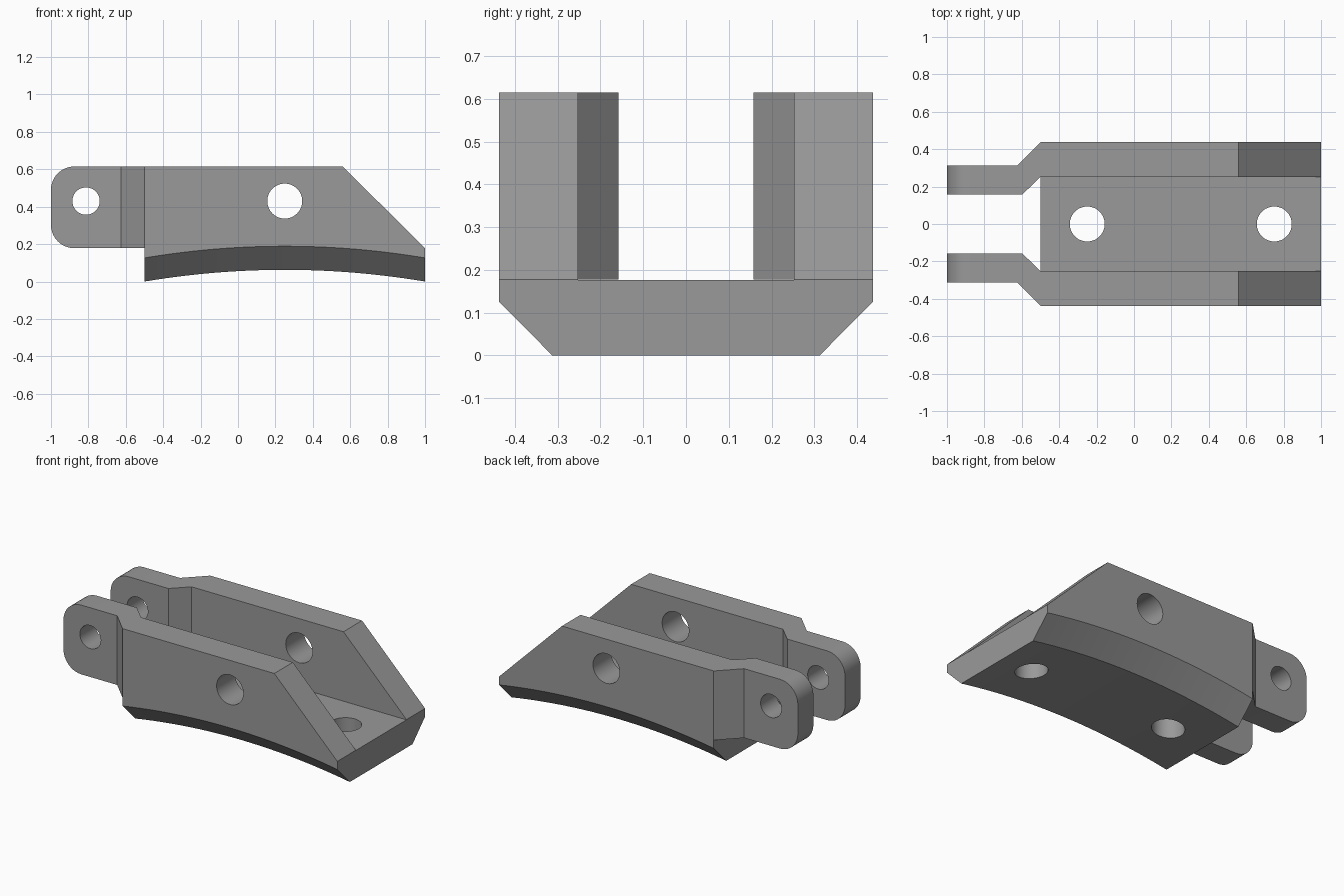
import bpy, bmesh, math
from mathutils import Vector

if "Cube" in bpy.data.objects:
    bpy.data.objects.remove(bpy.data.objects["Cube"])

TOP, FLOOR, LUG_Z = 0.615, 0.1765, 0.178   # wall top, channel floor, lug underside
HALF = 0.4375                              # half width
RISE = 0.0625                              # height of the underside arch


def arch(x):
    return RISE * (1 - ((x - 0.25) / 0.75) ** 2)


def loft(name, sections):
    """Closed solid through matching rings of points."""
    bm = bmesh.new()
    rings = [[bm.verts.new(p) for p in s] for s in sections]
    n = len(rings[0])
    for a, b in zip(rings, rings[1:]):
        for i in range(n):
            j = (i + 1) % n
            bm.faces.new((a[i], a[j], b[j], b[i]))
    bm.faces.new(rings[0])
    bm.faces.new(rings[-1])
    bmesh.ops.recalc_face_normals(bm, faces=bm.faces)
    mesh = bpy.data.meshes.new(name)
    bm.to_mesh(mesh)
    bm.free()
    obj = bpy.data.objects.new(name, mesh)
    bpy.context.collection.objects.link(obj)
    return obj


def arc(cx, cz, r, start, end, steps):
    return [(cx + r * math.cos(math.radians(start + (end - start) * i / steps)),
             cz + r * math.sin(math.radians(start + (end - start) * i / steps)))
            for i in range(steps + 1)]


def along_y(name, pts, w):
    return loft(name, [[(x, y, z) for x, z in pts] for y in (-w, w)])


def along_z(name, pts, z0, z1):
    return loft(name, [[(x, y, z) for x, y in pts] for z in (z0, z1)])


def boolean(target, tool, operation):
    mod = target.modifiers.new(operation, 'BOOLEAN')
    mod.operation, mod.solver, mod.object = operation, 'EXACT', tool
    bpy.context.view_layer.objects.active = target
    bpy.ops.object.modifier_apply(modifier=mod.name)
    bpy.data.objects.remove(tool, do_unlink=True)


# side silhouette: arched underside, sloped nose, rounded lug
R = 0.125
xs = [-0.5 + 1.5 * i / 24 for i in range(25)]
side = [(x, arch(x)) for x in xs]
side += [(1, LUG_Z), (0.56, TOP)]
side += arc(-1 + R, TOP - R, R, 90, 180, 10)
side += arc(-1 + R, LUG_Z + R, R, 180, 270, 10)
side += [(-0.5, LUG_Z)]
bracket = along_y("bracket", side, 0.6)

# plan outline narrowing to the lugs
half_plan = [(1.1, HALF), (-0.5, HALF), (-0.625, 0.3125), (-1.1, 0.3125)]
plan = half_plan + [(x, -y) for x, y in reversed(half_plan)]
boolean(bracket, along_z("plan_outline", plan, -0.2, 0.8), 'INTERSECT')

# open channel between the two walls
half_slot = [(1.2, 0.2525), (-0.5, 0.2525), (-0.597, 0.1575), (-1.2, 0.1575)]
slot = half_slot + [(x, -y) for x, y in reversed(half_slot)]
boolean(bracket, along_z("channel_cutter", slot, FLOOR, 0.9), 'DIFFERENCE')

# lower edge chamfers following the arch
cut_xs = [-0.52] + xs[1:-1] + [1.02]
for s in (-1, 1):
    rings = [[(x, s * 0.2625, arch(x) - 0.0505), (x, s * 0.4875, arch(x) + 0.1768),
              (x, s * 0.4875, arch(x) - 0.0505)] for x in cut_xs]
    boolean(bracket, loft("chamfer_cutter", rings), 'DIFFERENCE')

# pin holes through the walls and lugs
for x, r in ((-0.8125, 0.073), (0.25, 0.0935)):
    boolean(bracket, along_y("pin_hole", arc(x, 0.43, r, 0, 352.5, 47), 0.7), 'DIFFERENCE')

# mounting holes through the floor
for x in (-0.25, 0.75):
    boolean(bracket, along_z("mount_hole", arc(x, 0, 0.0935, 0, 352.5, 47), -0.2, 0.4),
            'DIFFERENCE')

# one grey finish, smooth curves with sharp edges
grey = bpy.data.materials.new("grey")
grey.diffuse_color = (0.32, 0.32, 0.32, 1)
grey.use_nodes = True
grey.node_tree.nodes["Principled BSDF"].inputs["Base Color"].default_value = grey.diffuse_color
bracket.data.materials.clear()
bracket.data.materials.append(grey)
for p in bracket.data.polygons:
    p.material_index = 0
bpy.ops.object.select_all(action='DESELECT')
bracket.select_set(True)
bpy.context.view_layer.objects.active = bracket
bpy.ops.object.shade_smooth_by_angle(angle=math.radians(30))
